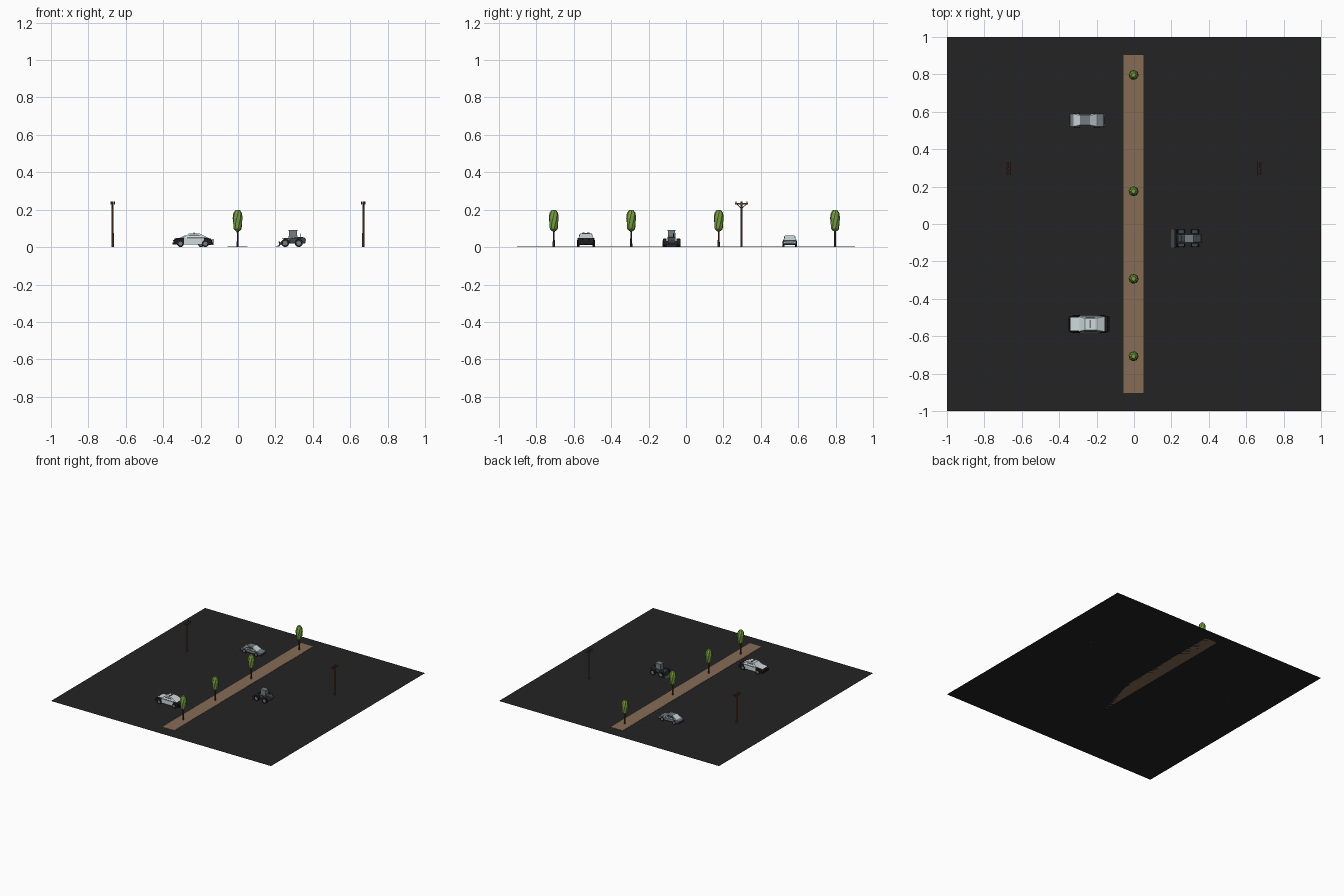
import bpy, bmesh, math
from mathutils import Vector, Matrix

if "Cube" in bpy.data.objects:
    bpy.data.objects.remove(bpy.data.objects["Cube"])


def mat(name, r, g, b):
    m = bpy.data.materials.new(name)
    m.diffuse_color = (r, g, b, 1)
    m.use_nodes = True
    m.node_tree.nodes["Principled BSDF"].inputs["Base Color"].default_value = m.diffuse_color
    return m


ASPHALT = mat("asphalt", 0.017, 0.017, 0.017)
DIRT = mat("dirt", 0.24, 0.15, 0.09)
LEAF = mat("leaf_green", 0.19, 0.36, 0.05)
BARK = mat("bark_brown", 0.07, 0.035, 0.02)
WOOD = mat("pole_wood", 0.17, 0.07, 0.035)
WHITE = mat("pale_white", 0.62, 0.70, 0.73)
BLACK = mat("black", 0.012, 0.012, 0.014)
STEEL = mat("steel_grey", 0.17, 0.20, 0.22)
DARK = mat("dark_grey", 0.05, 0.06, 0.068)
RED = mat("light_red", 0.45, 0.12, 0.06)


def finish(name, bm, *mats):
    bmesh.ops.recalc_face_normals(bm, faces=bm.faces)
    me = bpy.data.meshes.new(name)
    bm.to_mesh(me)
    bm.free()
    for m in mats:
        me.materials.append(m)
    ob = bpy.data.objects.new(name, me)
    bpy.context.collection.objects.link(ob)
    return ob


def box(name, c, size, m):
    bm = bmesh.new()
    bmesh.ops.create_cube(bm, size=1, matrix=Matrix.Translation(c) @ Matrix.Diagonal((*size, 1)))
    return finish(name, bm, m)


def beam(name, a, b, r, m, n=6, r2=None):
    a, b = Vector(a), Vector(b)
    d = b - a
    bm = bmesh.new()
    bmesh.ops.create_cone(bm, cap_ends=True, segments=n, radius1=r, radius2=r if r2 is None else r2,
                          depth=d.length, matrix=Matrix.Translation((a + b) / 2)
                          @ d.to_track_quat('Z', 'Y').to_matrix().to_4x4())
    return finish(name, bm, m)


def prism(name, pts, yc, half, m, bevel=0.0):
    """Side profile (x, z) extruded across y."""
    bm = bmesh.new()
    f = bm.faces.new([bm.verts.new((x, yc - half, z)) for x, z in pts])
    g = bmesh.ops.extrude_face_region(bm, geom=[f])["geom"]
    bmesh.ops.translate(bm, vec=(0, 2 * half, 0), verts=[v for v in g if isinstance(v, bmesh.types.BMVert)])
    if bevel:
        bmesh.ops.bevel(bm, geom=bm.edges[:], offset=bevel, segments=1, affect='EDGES')
    return finish(name, bm, m)


def cabin(name, x0, x1, tx0, tx1, z0, z1, yc, h0, h1, frame, glass):
    """Tapered cab with inset windows on its four sides."""
    bm = bmesh.new()
    lo = [bm.verts.new((x, yc + s * h0, z0)) for x, s in ((x0, -1), (x1, -1), (x1, 1), (x0, 1))]
    hi = [bm.verts.new((x, yc + s * h1, z1)) for x, s in ((tx0, -1), (tx1, -1), (tx1, 1), (tx0, 1))]
    sides = [bm.faces.new((lo[i], lo[(i + 1) % 4], hi[(i + 1) % 4], hi[i])) for i in range(4)]
    bm.faces.new(hi)
    bm.faces.new(lo)
    bmesh.ops.inset_individual(bm, faces=sides, thickness=0.003)
    for f in sides:
        f.material_index = 1
    return finish(name, bm, frame, glass)


def wheels(name, xs, yc, track, r, w, hub):
    for i, x in enumerate(xs):
        for s in (-1, 1):
            y = yc + s * track
            beam(f"{name}_tyre_{i}_{s}", (x, y - w / 2, r), (x, y + w / 2, r), r, BLACK, 12)
            beam(f"{name}_hub_{i}_{s}", (x, y, r), (x, y + s * (w / 2 + 0.001), r), r * 0.6, hub, 8)


# Ground and planted strip
bm = bmesh.new()
bmesh.ops.create_grid(bm, x_segments=1, y_segments=1, size=1)
finish("ground", bm, ASPHALT)
box("dirt_strip", (-0.002, 0, 0.001), (0.108, 1.805, 0.002), DIRT)

# Trees: lathed crown over a thin forked trunk
for i, y in enumerate((0.797, 0.175, -0.293, -0.707)):
    bm = bmesh.new()
    prev = None
    for r, z in ((0.012, 0.087), (0.021, 0.096), (0.025, 0.125), (0.027, 0.155), (0.023, 0.182), (0.012, 0.198)):
        ring = [bm.verts.new((r * math.cos(k * math.pi / 4 + z * 9) - 0.002,
                              y + r * math.sin(k * math.pi / 4 + z * 9), z)) for k in range(8)]
        if prev:
            for k in range(8):
                bm.faces.new((prev[k], prev[(k + 1) % 8], ring[(k + 1) % 8], ring[k]))
        else:
            bm.faces.new(ring)
        prev = ring
    bm.faces.new(prev)
    finish(f"tree_crown_{i}", bm, LEAF)
    beam(f"tree_trunk_{i}", (-0.002, y, 0), (-0.002, y, 0.1), 0.006, BARK, 6, 0.004)
    for s in (-1, 1):
        beam(f"tree_branch_{i}_{s}", (-0.002, y, 0.07), (-0.002 + s * 0.008, y + s * 0.006, 0.092), 0.002, BARK, 5)

# Utility poles: double crossarms, braces and insulators
for s in (-1, 1):
    x, y = s * 0.67, 0.297
    beam(f"pole_{s}", (x, y, 0), (x, y, 0.245), 0.006, WOOD, 8, 0.005)
    for t in (-1, 1):
        xa = x + t * 0.009
        box(f"crossarm_{s}_{t}", (xa, y, 0.232), (0.005, 0.068, 0.006), WOOD)
        beam(f"brace_{s}_{t}", (x, y, 0.205), (x, y + t * 0.027, 0.23), 0.002, WOOD, 5)
        box(f"arm_spacer_{s}_{t}", (x, y + t * 0.03, 0.232), (0.02, 0.004, 0.004), WOOD)
        for u in (-1, 1):
            beam(f"insulator_{s}_{t}_{u}", (xa, y + u * 0.03, 0.234), (xa, y + u * 0.03, 0.243), 0.0025, DARK, 6)

# Grey sedan
cy = 0.555
prism("sedan_body", [(-0.340, 0.014), (-0.342, 0.03), (-0.335, 0.038), (-0.305, 0.041), (-0.205, 0.040),
                     (-0.168, 0.034), (-0.160, 0.026), (-0.162, 0.012)], cy, 0.037, STEEL, 0.003)
cabin("sedan_cabin", -0.325, -0.198, -0.288, -0.236, 0.038, 0.062, cy, 0.033, 0.026, STEEL, WHITE)
prism("sedan_side_glass", [(-0.308, 0.042), (-0.283, 0.058), (-0.240, 0.058), (-0.214, 0.042)], cy, 0.0315, DARK)
for x in (-0.343, -0.160):
    box("sedan_bumper", (x, cy, 0.017), (0.006, 0.066, 0.008), DARK)
    for s in (-1, 1):
        box("sedan_lamp", (x, cy + s * 0.026, 0.027), (0.003, 0.012, 0.006), WHITE if x > -0.2 else RED)
wheels("sedan", (-0.306, -0.198), cy, 0.033, 0.016, 0.011, STEEL)

# Black and white patrol car
cy = -0.535
prism("patrol_body", [(-0.343, 0.014), (-0.345, 0.04), (-0.330, 0.047), (-0.275, 0.050), (-0.165, 0.050),
                      (-0.142, 0.044), (-0.138, 0.03), (-0.140, 0.012)], cy, 0.044, BLACK, 0.003)
prism("patrol_deck_panel", [(-0.340, 0.044), (-0.330, 0.049), (-0.27, 0.052), (-0.27, 0.046)], cy, 0.034, WHITE)
prism("patrol_door_panels", [(-0.288, 0.014), (-0.290, 0.049), (-0.182, 0.049), (-0.186, 0.014)], cy, 0.0455, WHITE)
cabin("patrol_cabin", -0.295, -0.158, -0.262, -0.205, 0.048, 0.073, cy, 0.040, 0.031, WHITE, WHITE)
prism("patrol_side_glass", [(-0.277, 0.052), (-0.258, 0.067), (-0.212, 0.067), (-0.186, 0.052)], cy, 0.036, STEEL)
box("light_bar", (-0.235, cy, 0.0745), (0.008, 0.044, 0.004), STEEL)
for s in (-1, 1):
    box("light_bar_lens", (-0.235, cy + s * 0.013, 0.0765), (0.007, 0.012, 0.003), RED)
    box("push_bar", (-0.134, cy + s * 0.018, 0.027), (0.005, 0.006, 0.03), BLACK)
    box("tail_lamp", (-0.346, cy + s * 0.033, 0.035), (0.003, 0.014, 0.007), RED)
for x in (-0.346, -0.136):
    box("patrol_bumper", (x, cy, 0.02), (0.008, 0.082, 0.01), BLACK)
wheels("patrol", (-0.308, -0.175), cy, 0.041, 0.0185, 0.013, STEEL)

# Wheel loader
cy = -0.077
prism("loader_bucket", [(0.199, 0.004), (0.222, 0.003), (0.228, 0.015), (0.222, 0.032),
                        (0.217, 0.030), (0.220, 0.015), (0.214, 0.008)], cy, 0.048, DARK)
prism("loader_front_frame", [(0.235, 0.018), (0.235, 0.035), (0.255, 0.045), (0.280, 0.04), (0.280, 0.018)], cy, 0.015, DARK)
prism("loader_engine", [(0.275, 0.018), (0.275, 0.046), (0.325, 0.055), (0.355, 0.052),
                        (0.363, 0.040), (0.360, 0.020)], cy, 0.022, DARK, 0.002)
cabin("loader_cab", 0.270, 0.318, 0.274, 0.315, 0.044, 0.086, cy, 0.021, 0.019, DARK, STEEL)
box("loader_cab_roof", (0.294, cy, 0.089), (0.050, 0.044, 0.006), STEEL)
beam("loader_exhaust", (0.335, cy + 0.010, 0.05), (0.335, cy + 0.010, 0.072), 0.0025, BLACK, 6)
for s in (-1, 1):
    prism("loader_lift_arm", [(0.220, 0.014), (0.224, 0.024), (0.250, 0.048), (0.270, 0.048),
                              (0.270, 0.040), (0.254, 0.038), (0.230, 0.013)], cy + s * 0.017, 0.003, DARK)
    for x in (0.252, 0.325):
        box("loader_fender", (x, cy + s * 0.035, 0.047), (0.034, 0.018, 0.003), DARK)
wheels("loader", (0.252, 0.325), cy, 0.037, 0.0215, 0.019, STEEL)
